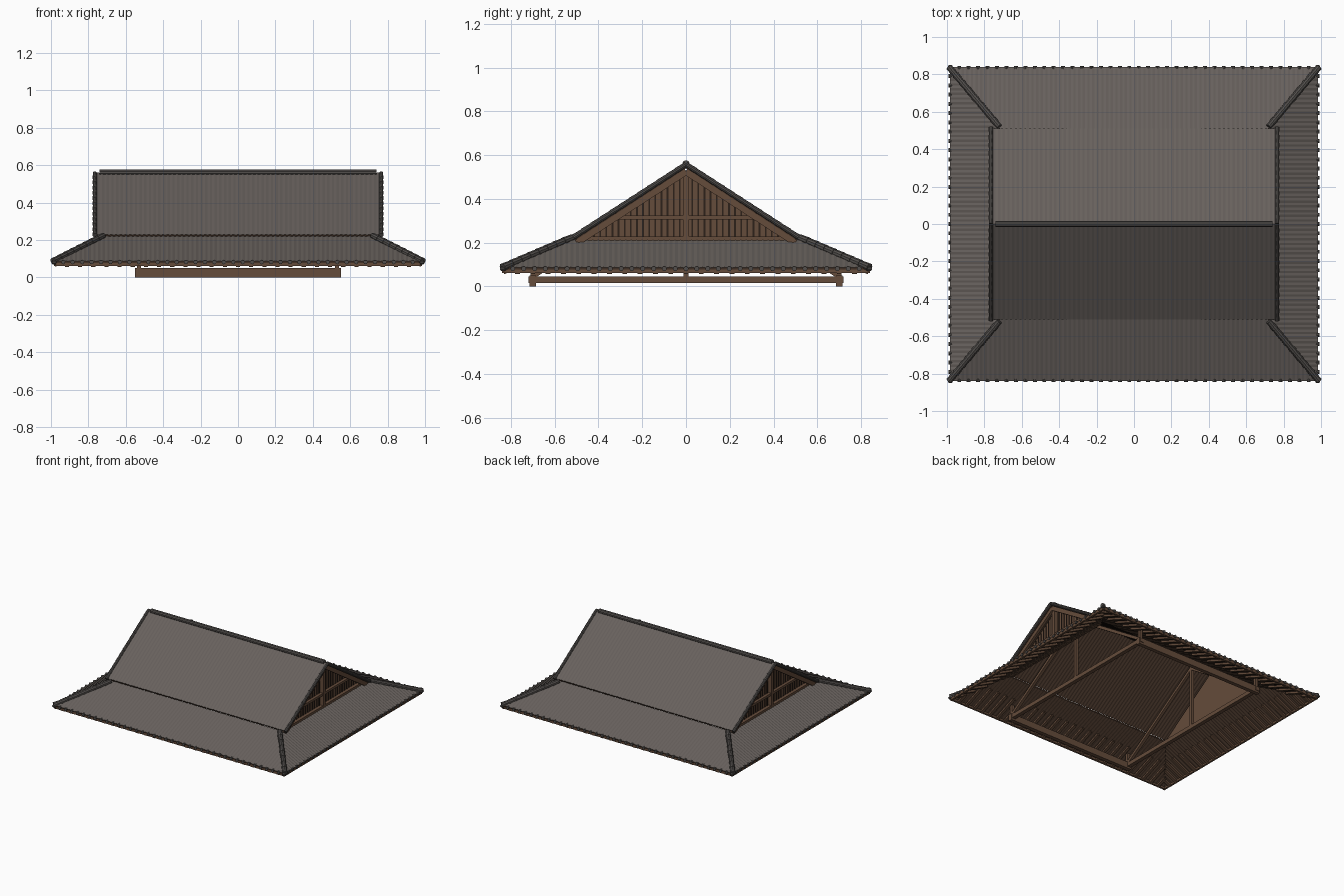
import bpy, bmesh
from mathutils import Matrix, Vector

cube = bpy.data.objects.get("Cube")
if cube:
    bpy.data.objects.remove(cube)


def material(name, rgb):
    m = bpy.data.materials.new(name)
    m.use_nodes = True
    m.diffuse_color = (*rgb, 1)
    m.node_tree.nodes["Principled BSDF"].inputs["Base Color"].default_value = (*rgb, 1)
    m.node_tree.nodes["Principled BSDF"].inputs["Roughness"].default_value = 0.9
    return m


TILE = material("grey_roof_tile", (0.135, 0.118, 0.108))
RIDGE = material("dark_ridge_tile", (0.085, 0.078, 0.073))
WOOD = material("brown_timber", (0.13, 0.072, 0.043))
SOFFIT = material("dark_soffit_wood", (0.09, 0.052, 0.033))
GAP = material("board_gap", (0.025, 0.015, 0.01))


def finish(name, bm, *mats, smooth=False):
    mesh = bpy.data.meshes.new(name)
    bm.to_mesh(mesh)
    bm.free()
    for m in mats:
        mesh.materials.append(m)
    ob = bpy.data.objects.new(name, mesh)
    bpy.context.collection.objects.link(ob)
    if smooth:
        bpy.ops.object.select_all(action='DESELECT')
        ob.select_set(True)
        bpy.context.view_layer.objects.active = ob
        bpy.ops.object.shade_smooth_by_angle()
    return ob


def frame(a, b):
    """Matrix whose z axis runs from a to b, centred between them."""
    a, b = Vector(a), Vector(b)
    d = (b - a).normalized()
    up = Vector((0, 0, 1)) if abs(d.z) < 0.95 else Vector((0, 1, 0))
    side = up.cross(d).normalized()
    rot = Matrix((side, d.cross(side), d)).transposed().to_4x4()
    return Matrix.Translation((a + b) / 2) @ rot, (b - a).length


def beam(bm, a, b, w, h):
    m, length = frame(a, b)
    bmesh.ops.create_cube(bm, size=1, matrix=m @ Matrix.Diagonal((w, h, length, 1)))


def tiles(bm, a, b, r, count, taper=0.85):
    """Row of overlapping round tiles from a to b."""
    a, b = Vector(a), Vector(b)
    for i in range(count):
        m, length = frame(a.lerp(b, i / count), a.lerp(b, (i + 1) / count))
        bmesh.ops.create_cone(bm, cap_ends=True, segments=10, radius1=r,
                              radius2=r * taper, depth=length, matrix=m)


# Main dimensions
OX, OY, OZ = 0.985, 0.84, 0.087     # eaves
IX, IY, IZ = 0.72, 0.51, 0.22       # top of the lower skirt
GX, RZ = 0.765, 0.56                # gable overhang and ridge height
PITCH, RIB = 0.025, 0.0015
SIGNS = (-1, 1)


def roof_sheet(name, place, half, inner_half):
    """Ribbed sheet; place(u, t) gives a point, t = 0 at eave and 1 at top."""
    bm = bmesh.new()
    n = round(2 * half / (PITCH / 2))
    prev = None
    for i in range(n + 1):
        u = -half + 2 * half * i / n
        t = 1 if abs(u) <= inner_half else (half - abs(u)) / (half - inner_half)
        lift = Vector((0, 0, RIB if i % 2 else -RIB))
        col = [bm.verts.new(place(u, k) + lift) for k in (0, max(t, 0.002))]
        if prev:
            bm.faces.new((prev[0], col[0], col[1], prev[1]))
        prev = col
    bm.normal_update()
    for f in bm.faces:
        if f.normal.z < 0:
            f.normal_flip()
    ob = finish(name, bm, TILE, SOFFIT)
    mod = ob.modifiers.new("thickness", 'SOLIDIFY')
    mod.thickness, mod.offset = 0.016, -1
    mod.material_offset = mod.material_offset_rim = 1


def skirt_place(axis, s):
    def place(u, t):
        z = OZ + (IZ - OZ) * t
        if axis == 'y':
            return Vector((u, s * (OY + (IY - OY) * t), z))
        return Vector((s * (OX + (IX - OX) * t), u, z))
    return place


def upper_place(s):
    return lambda u, t: Vector((u, s * IY * (1 - t), IZ + 0.008 + (RZ - IZ - 0.008) * t))


# Lower skirt on four sides, with rafters, fascia and eave tile ends
rafters, fascia, ends = bmesh.new(), bmesh.new(), bmesh.new()
for axis, s, label in (('y', -1, "front"), ('y', 1, "back"), ('x', -1, "right"), ('x', 1, "left")):
    half, inner = (OX, IX) if axis == 'y' else (OY, IY)
    place = skirt_place(axis, s)
    roof_sheet(label + "_lower_roof", place, half, inner)
    drop = Vector((0, 0, -0.027))
    n = round(2 * half / 0.07)
    for i in range(1, n):
        u = -half + 2 * half * i / n
        t = min(0.6, (half - abs(u)) / (half - inner))
        beam(rafters, place(u, 0.02) + drop, place(u, t) + drop, 0.022, 0.014)
    beam(fascia, place(-half, 0.03) + drop * 0.8, place(half, 0.03) + drop * 0.8, 0.014, 0.016)
    n = round(2 * half / 0.05)
    out = place(0, 0) - place(0, 1)
    out.z = 0
    out.normalize()
    for i in range(n + 1):
        p = place(-half + 2 * half * i / n, 0) - Vector((0, 0, 0.006))
        tiles(ends, p - out * 0.012, p + out * 0.006, 0.011, 1, 1)
finish("eave_rafters", rafters, WOOD)
finish("eave_fascia", fascia, WOOD)
finish("eave_tile_ends", ends, RIDGE, smooth=True)

# Upper gabled roof
for s, label in ((-1, "front"), (1, "back")):
    roof_sheet(label + "_upper_roof", upper_place(s), GX, GX)

# Ridge, hip and verge tiles
bm = bmesh.new()
tiles(bm, (-0.74, 0, RZ), (0.74, 0, RZ), 0.017, 1, 1)
finish("ridge_cap", bm, RIDGE, smooth=True)
hips, verges = bmesh.new(), bmesh.new()
for sx in SIGNS:
    for sy in SIGNS:
        tiles(hips, (sx * 0.988, sy * 0.838, OZ), (sx * IX, sy * 0.52, IZ + 0.003), 0.019, 8)
        tiles(verges, (sx * GX, sy * (IY + 0.005), IZ + 0.005), (sx * GX, 0, RZ - 0.002), 0.013, 12)
finish("hip_tiles", hips, RIDGE, smooth=True)
finish("verge_tiles", verges, RIDGE, smooth=True)

# Gable ends: wall, board gaps, frame and bargeboards
for s, label in ((-1, "right"), (1, "left")):
    bm = bmesh.new()
    tri = [bm.verts.new((s * 0.712, y, z)) for y, z in ((-0.49, 0.2), (0.49, 0.2), (0, 0.53))]
    base = bm.faces.new(tri)
    ext = bmesh.ops.extrude_face_region(bm, geom=[base])
    verts = [v for v in ext["geom"] if isinstance(v, bmesh.types.BMVert)]
    bmesh.ops.translate(bm, verts=verts, vec=(-s * 0.012, 0, 0))
    bmesh.ops.recalc_face_normals(bm, faces=bm.faces[:])
    finish(label + "_gable_wall", bm, WOOD)

    bm = bmesh.new()
    for i in range(-16, 17):
        y = i * 0.028
        beam(bm, (s * 0.713, y, 0.2), (s * 0.713, y, 0.52 - 0.67 * abs(y)), 0.008, 0.008)
    for v in bm.verts:
        v.co.x = s * (0.71 if abs(v.co.x) < 0.713 else 0.716)
    finish(label + "_gable_board_gaps", bm, GAP)

    bm = bmesh.new()
    x = s * 0.726
    beam(bm, (x, -0.49, 0.215), (x, 0.49, 0.215), 0.026, 0.026)
    beam(bm, (x, -0.32, 0.315), (x, 0.32, 0.315), 0.022, 0.018)
    beam(bm, (x, 0, 0.21), (x, 0, 0.52), 0.028, 0.028)
    for sy in SIGNS:
        beam(bm, (s * 0.745, sy * 0.5, 0.202), (s * 0.745, 0, 0.527), 0.02, 0.034)
    finish(label + "_gable_frame", bm, WOOD)

# Supporting frame: wall plates, tie beams, posts and truss rafters
plates, ties, posts, trusses = (bmesh.new() for _ in range(4))
for s in SIGNS:
    beam(plates, (-0.55, s * 0.7, 0.025), (0.55, s * 0.7, 0.025), 0.03, 0.05)
    x = s * 0.53
    beam(ties, (x, -0.72, 0.03), (x, 0.72, 0.03), 0.03, 0.03)
    beam(posts, (x, 0, 0.03), (x, 0, 0.53), 0.022, 0.022)
    for sy in SIGNS:
        beam(posts, (x, sy * 0.7, 0.04), (x, sy * 0.7, 0.125), 0.022, 0.022)
        beam(trusses, (x, sy * 0.7, 0.045), (x, 0, 0.51), 0.022, 0.022)
finish("wall_plates", plates, WOOD)
finish("tie_beams", ties, WOOD)
finish("roof_posts", posts, WOOD)
finish("truss_rafters", trusses, WOOD)
